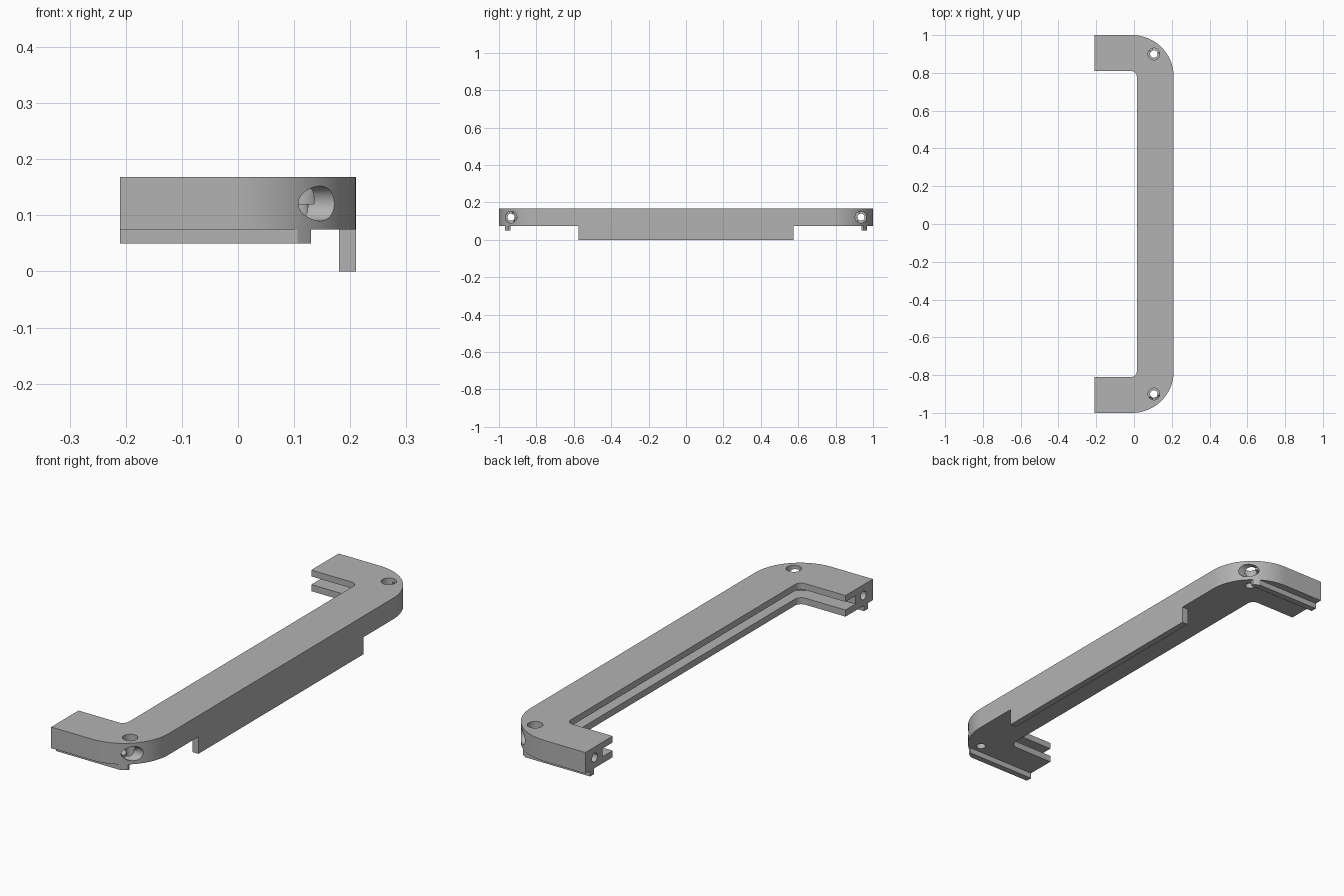
import bpy, bmesh
from math import sin, cos, pi, sqrt
from mathutils import Matrix

cube = bpy.data.objects.get("Cube")
if cube:
    bpy.data.objects.remove(cube, do_unlink=True)

grey = bpy.data.materials.new("plain grey")
grey.use_nodes = True
colour = (0.45, 0.45, 0.45, 1)
grey.diffuse_color = colour
grey.node_tree.nodes["Principled BSDF"].inputs["Base Color"].default_value = colour

LEFT, RIGHT = -0.21, 0.21
BASE, TOP, HOLE_Z = 0.075, 0.168, 0.121
CX, CY = -0.01, 0.78        # centre of the outer corner
R = RIGHT - CX              # outer corner radius


def finish(name, bm):
    bmesh.ops.recalc_face_normals(bm, faces=bm.faces)
    mesh = bpy.data.meshes.new(name)
    bm.to_mesh(mesh)
    bm.free()
    mesh.materials.append(grey)
    ob = bpy.data.objects.new(name, mesh)
    bpy.context.collection.objects.link(ob)
    return ob


def prism(name, outline, z0, z1):
    bm = bmesh.new()
    face = bm.faces.new([bm.verts.new((x, y, z0)) for x, y in outline])
    ext = bmesh.ops.extrude_face_region(bm, geom=[face])
    verts = [v for v in ext["geom"] if isinstance(v, bmesh.types.BMVert)]
    bmesh.ops.translate(bm, verts=verts, vec=(0, 0, z1 - z0))
    return finish(name, bm)


def cylinder(name, radius, start, length, along_x=False):
    bm = bmesh.new()
    bmesh.ops.create_cone(bm, cap_ends=True, segments=40, radius1=radius,
                          radius2=radius, depth=length)
    bmesh.ops.translate(bm, verts=bm.verts, vec=(0, 0, length / 2))
    if along_x:
        bmesh.ops.rotate(bm, verts=bm.verts, matrix=Matrix.Rotation(pi / 2, 3, 'Y'))
    bmesh.ops.translate(bm, verts=bm.verts, vec=start)
    return finish(name, bm)


def arc(cx, cy, r, n):
    # Quarter turn from the +x side to the +y side
    return [(cx + r * cos(pi / 2 * i / n), cy + r * sin(pi / 2 * i / n))
            for i in range(n + 1)]


def mirrored(half):
    return half + [(x, -y) for x, y in reversed(half)]


def cut(target, cutter):
    bpy.context.view_layer.objects.active = target
    mod = target.modifiers.new("cut", 'BOOLEAN')
    mod.operation = 'DIFFERENCE'
    mod.solver = 'EXACT'
    mod.object = cutter
    bpy.ops.object.modifier_apply(modifier=mod.name)
    bpy.data.objects.remove(cutter, do_unlink=True)


def smooth(ob):
    bpy.ops.object.select_all(action='DESELECT')
    ob.select_set(True)
    bpy.context.view_layer.objects.active = ob
    bpy.ops.object.shade_smooth_by_angle(angle=pi / 6)


# C-shaped bracket body
inner = arc(-0.015, CY, 0.03, 8)
half = arc(CX, CY, R, 32) + [(LEFT, 1), (LEFT, 0.81)] + inner[::-1]
body = prism("bracket_body", mirrored(half), BASE, TOP)

# Panel groove along the whole inner edge
groove = arc(-0.015, CY, 0.1, 12) + [(LEFT - 0.1, 0.88)]
cut(body, prism("groove_cutter", mirrored(groove), 0.104, 0.14))

# Counterbored screw holes, vertical and lengthwise in each corner
for side in (-1, 1):
    y_top, y_end = side * 0.9, side * 0.935
    cut(body, cylinder("top_bore", 0.031, (0.105, y_top, 0.12), 0.1))
    cut(body, cylinder("top_hole", 0.02, (0.105, y_top, 0), 0.2))
    cut(body, cylinder("end_bore", 0.031, (0.1, y_end, HOLE_Z), 0.2, True))
    cut(body, cylinder("end_hole", 0.019, (LEFT - 0.1, y_end, HOLE_Z), 0.45, True))
smooth(body)

# Locating ribs under the arms, following the outer corner curve
Y0, Y1, X_END = 0.939, 0.967, 0.13
x_start = CX + sqrt(R ** 2 - (Y1 - CY) ** 2)
curve = []
for i in range(7):
    x = X_END + (x_start - X_END) * i / 6
    curve.append((x, CY + sqrt(R ** 2 - (x - CX) ** 2)))
rib = [(LEFT, Y0), (X_END, Y0)] + curve + [(LEFT, Y1)]
for side, name in ((-1, "front_rib"), (1, "back_rib")):
    smooth(prism(name, [(x, side * y) for x, y in rib], 0.05, BASE))

# Long flange below the outer edge
prism("lower_flange", mirrored([(RIGHT, 0.575), (0.18, 0.575)]), 0, BASE)
